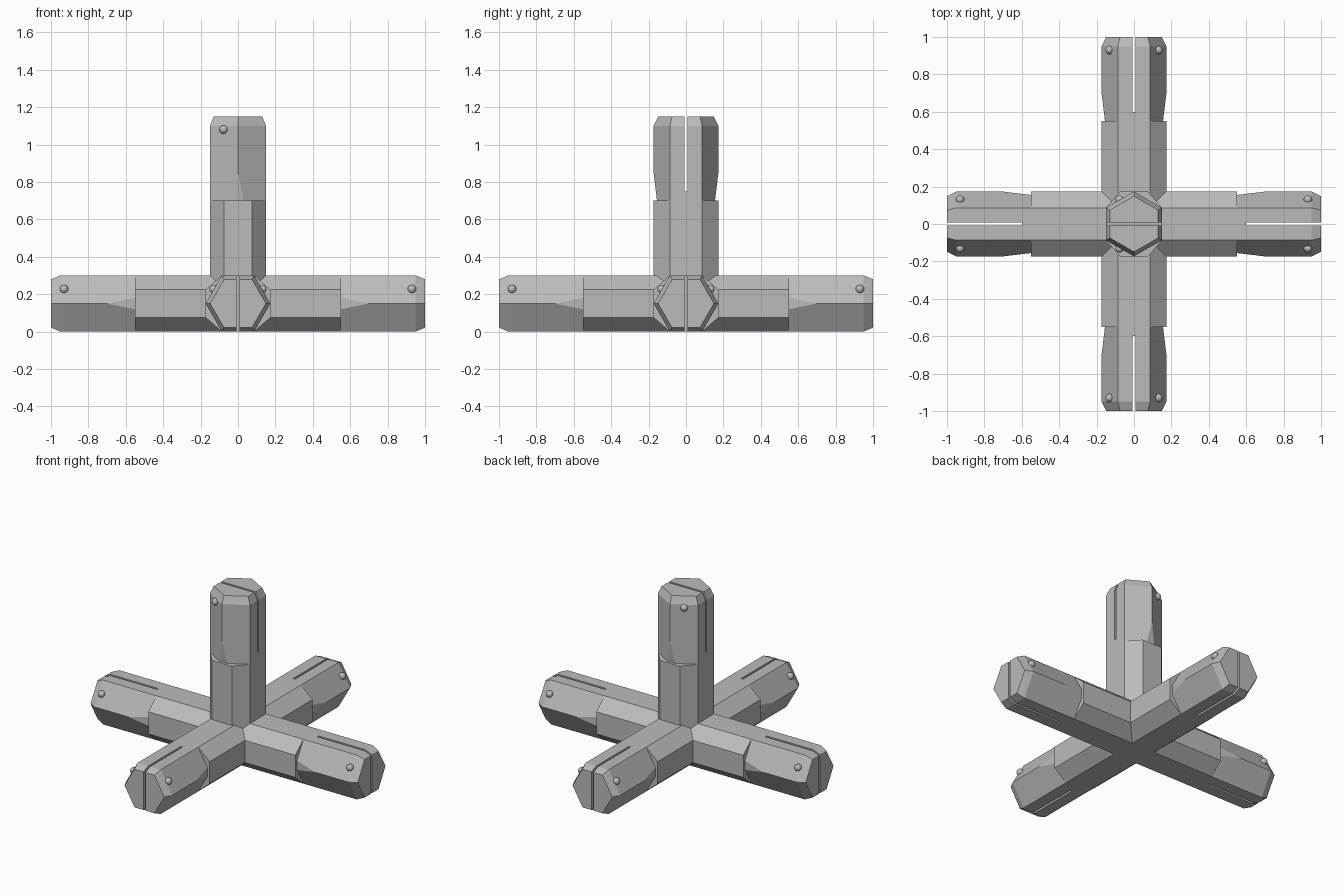
import bpy, bmesh, math
from mathutils import Matrix, Vector

if "Cube" in bpy.data.objects:
    bpy.data.objects.remove(bpy.data.objects["Cube"])

R = 0.1732      # hexagon corner radius (flats at 0.15)
Z0 = 0.15       # height of the arm axes

grey = bpy.data.materials.new("plain grey")
grey.diffuse_color = (0.5, 0.5, 0.5, 1)
grey.use_nodes = True
grey.node_tree.nodes["Principled BSDF"].inputs["Base Color"].default_value = grey.diffuse_color


def loft(name, rings):
    """Closed solid along +x from (x, [(y, z), ...]) rings."""
    bm = bmesh.new()
    loops = [[bm.verts.new((x, y, z)) for y, z in pts] for x, pts in rings]
    n = len(loops[0])
    for a, b in zip(loops, loops[1:]):
        for i in range(n):
            j = (i + 1) % n
            bm.faces.new((a[i], a[j], b[j], b[i]))
    bm.faces.new(loops[0])
    bm.faces.new(loops[-1])
    bmesh.ops.remove_doubles(bm, verts=bm.verts, dist=1e-5)
    bmesh.ops.recalc_face_normals(bm, faces=bm.faces)
    me = bpy.data.meshes.new(name)
    bm.to_mesh(me)
    bm.free()
    me.materials.append(grey)
    ob = bpy.data.objects.new(name, me)
    bpy.context.collection.objects.link(ob)
    return ob


def boolean(ob, other, operation):
    mod = ob.modifiers.new("cut", 'BOOLEAN')
    mod.operation, mod.solver, mod.object = operation, 'EXACT', other
    bpy.context.view_layer.update()
    bpy.context.view_layer.objects.active = ob
    bpy.ops.object.modifier_apply(modifier=mod.name)
    bpy.data.objects.remove(other)


def section(scale=1.0, cut=0.0):
    """Hexagon with flat top; the two side corners are trimmed by cut."""
    h, w, r = 0.15 * scale, R / 2 * scale, R * scale
    d = cut * math.sqrt(3)
    return [(w, h), (r - cut, d), (r - cut, -d), (w, -h),
            (-w, -h), (-r + cut, -d), (-r + cut, d), (-w, h)]


octagon = [(R / 2, .15), (R, .075), (R, -.075), (R / 2, -.15),
           (-R / 2, -.15), (-R, -.075), (-R, .075), (-R / 2, .15)]

lift = Matrix.Translation((0, 0, Z0))
upright = lift @ Matrix.Rotation(-math.pi / 2, 4, 'Y')
arms = {"right": lift,
        "back": lift @ Matrix.Rotation(math.pi / 2, 4, 'Z'),
        "left": lift @ Matrix.Rotation(math.pi, 4, 'Z'),
        "front": lift @ Matrix.Rotation(-math.pi / 2, 4, 'Z'),
        "top": upright}

# Hub: crossing beams and an upright post joined into one solid
hub = loft("hub_shafts", [(-.55, octagon), (.55, octagon)])
hub.data.transform(arms["right"])
beam = loft("cross_beam", [(-.55, octagon), (.55, octagon)])
beam.data.transform(arms["back"])
boolean(hub, beam, 'UNION')
post = loft("post", [(0, octagon), (.55, octagon)])
post.data.transform(upright)
boolean(hub, post, 'UNION')

for side, matrix in arms.items():
    # Slotted hexagonal sleeve at the end of each arm
    sleeve = loft(side + "_sleeve", [(.55, section(1, .018)), (.70, section()),
                                     (.95, section()), (1.0, section(.86))])
    s = .007
    slot = [(s, .3), (s, -.3), (-s, -.3), (-s, .3)]
    boolean(sleeve, loft("slot_cutter", [(.6, slot), (1.1, slot)]), 'DIFFERENCE')
    sleeve.data.transform(matrix)

    # Round snap buttons on the two upper slanted faces
    for k, sign in (("a", 1), ("b", -1)):
        bm = bmesh.new()
        bmesh.ops.create_uvsphere(bm, u_segments=20, v_segments=12, radius=.023)
        bmesh.ops.translate(bm, verts=bm.verts, vec=Vector((.93, sign * .13, .077)))
        for f in bm.faces:
            f.smooth = True
        me = bpy.data.meshes.new(side + "_button_" + k)
        bm.to_mesh(me)
        bm.free()
        me.transform(matrix)
        me.materials.append(grey)
        bpy.context.collection.objects.link(bpy.data.objects.new(me.name, me))
